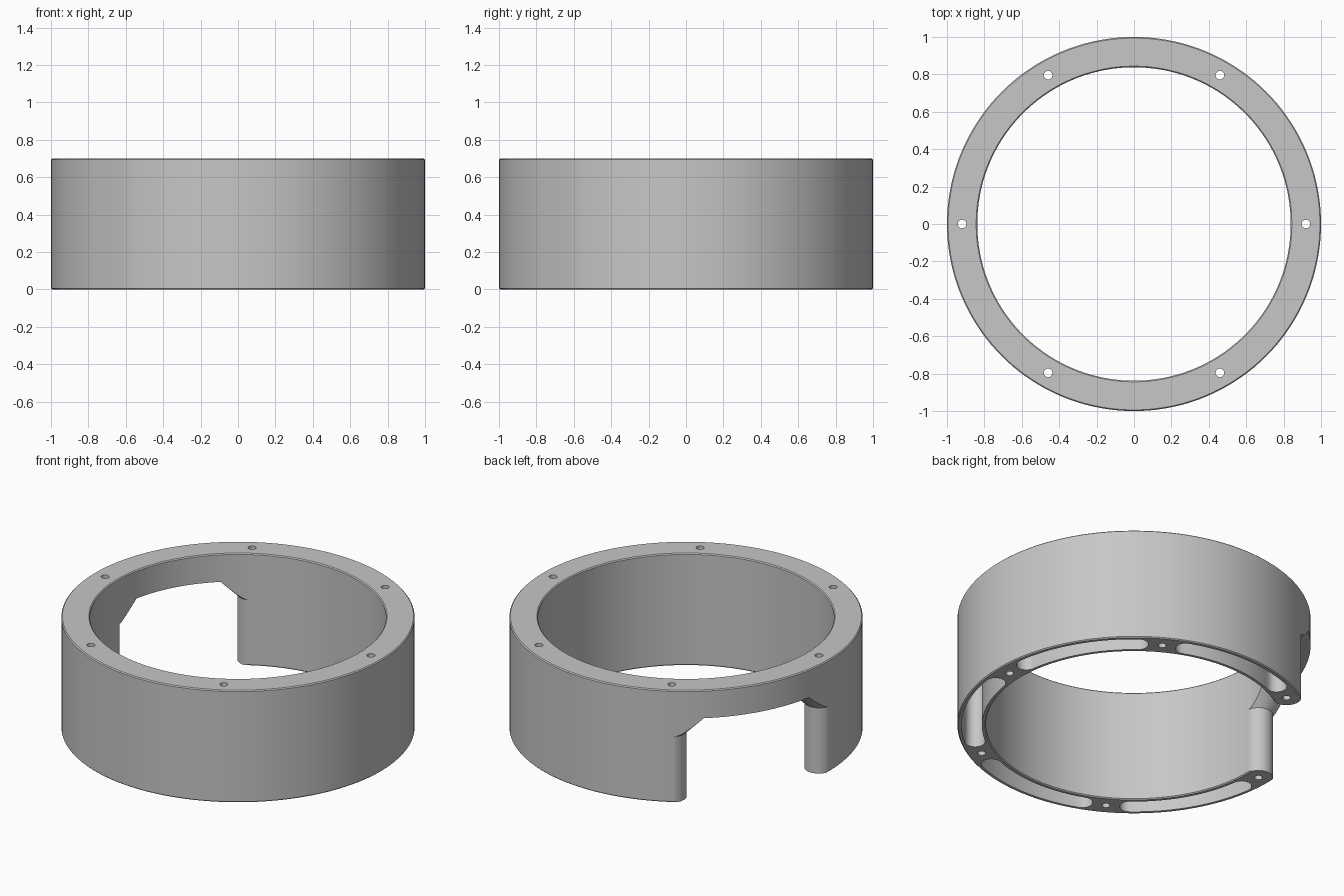
import bpy
import bmesh
from math import sin, cos, pi, radians

cube = bpy.data.objects.get("Cube")
if cube:
    bpy.data.objects.remove(cube, do_unlink=True)

OUTER, INNER, HEIGHT = 1.0, 0.838, 0.70
MID = (OUTER + INNER) / 2      # radius of the bolt circle
EDGE = 0.006                   # tiny chamfer on the rims
CEILING = 0.525                # top of the side opening

grey = bpy.data.materials.new("plain grey")
grey.use_nodes = True
colour = (0.57, 0.57, 0.57, 1)
grey.diffuse_color = colour
grey.node_tree.nodes["Principled BSDF"].inputs["Base Color"].default_value = colour


def polar(r, degrees):
    a = radians(degrees)
    return r * cos(a), r * sin(a)


def circle(r, n, centre=(0, 0)):
    return [(centre[0] + r * cos(2 * pi * i / n),
             centre[1] + r * sin(2 * pi * i / n)) for i in range(n)]


def loft(bm, sections):
    """Closed solid through (outline, z) sections, listed upwards."""
    rows = [[bm.verts.new((x, y, z)) for x, y in outline] for outline, z in sections]
    n = len(rows[0])
    for low, high in zip(rows, rows[1:]):
        for i in range(n):
            j = (i + 1) % n
            bm.faces.new((low[i], low[j], high[j], high[i]))
    bm.faces.new(rows[0][::-1])
    bm.faces.new(rows[-1])


def make(name, solids):
    bm = bmesh.new()
    for sections in solids:
        loft(bm, sections)
    mesh = bpy.data.meshes.new(name)
    bm.to_mesh(mesh)
    bm.free()
    mesh.materials.append(grey)
    obj = bpy.data.objects.new(name, mesh)
    bpy.context.collection.objects.link(obj)
    return obj


def cut(target, cutter):
    cutter.hide_render = True
    mod = target.modifiers.new("cut", 'BOOLEAN')
    mod.operation = 'DIFFERENCE'
    mod.solver = 'EXACT'
    mod.object = cutter
    bpy.context.view_layer.objects.active = target
    bpy.ops.object.modifier_apply(modifier=mod.name)
    bpy.data.objects.remove(cutter, do_unlink=True)


def slot_outline(centre, half, r):
    """Arc-shaped slot with round ends, counter-clockwise."""
    pts = [polar(MID + r, centre - half + 2 * half * i / 24) for i in range(25)]
    for end, turn, count in ((half, 0, 12), (-half, 180, 12)):
        cx, cy = polar(MID, centre + end)
        for i in range(1, count):
            dx, dy = polar(r, centre + end + turn + 180 * i / count)
            pts.append((cx + dx, cy + dy))
        if end > 0:
            pts += [polar(MID - r, centre + half - 2 * half * i / 24) for i in range(25)]
    return pts


# Ring body with chamfered rims
body = make("ring_body", [[(circle(OUTER - EDGE, 144), 0),
                           (circle(OUTER, 144), EDGE),
                           (circle(OUTER, 144), HEIGHT - EDGE),
                           (circle(OUTER - EDGE, 144), HEIGHT)]])
cut(body, make("bore", [[(circle(INNER + 2 * EDGE, 144), -EDGE),
                         (circle(INNER, 144), EDGE),
                         (circle(INNER, 144), HEIGHT - EDGE),
                         (circle(INNER + 2 * EDGE, 144), HEIGHT + EDGE)]]))

# Side opening: a sector whose ends wrap round posts that flare into the ceiling
arc = [120 + 60 * i / 24 for i in range(25)]
sector = [polar(1.2, a) for a in arc] + [polar(0.7, a) for a in reversed(arc)]
opening = make("opening", [[(sector, -0.05), (sector, CEILING)]])
for angle in (120, 180):
    spot = polar(MID, angle)
    cut(opening, make("post", [[(circle(0.083, 48, spot), -0.1),
                                (circle(0.083, 48, spot), 0.41),
                                (circle(0.243, 48, spot), 0.57)]]))
cut(body, opening)

# Underside slots in the five closed bays
cut(body, make("slots", [[(slot_outline(a, 21.5, 0.058), -0.1),
                          (slot_outline(a, 21.5, 0.058), 0.5)]
                         for a in (30, 90, 210, 270, 330)]))

# Six through holes
cut(body, make("holes", [[(circle(0.023, 24, polar(MID, a)), -0.1),
                          (circle(0.023, 24, polar(MID, a)), HEIGHT + 0.1)]
                         for a in range(0, 360, 60)]))

# Smooth walls, crisp edges
bpy.ops.object.select_all(action='DESELECT')
body.select_set(True)
bpy.context.view_layer.objects.active = body
bpy.ops.object.shade_smooth_by_angle(angle=radians(30))
